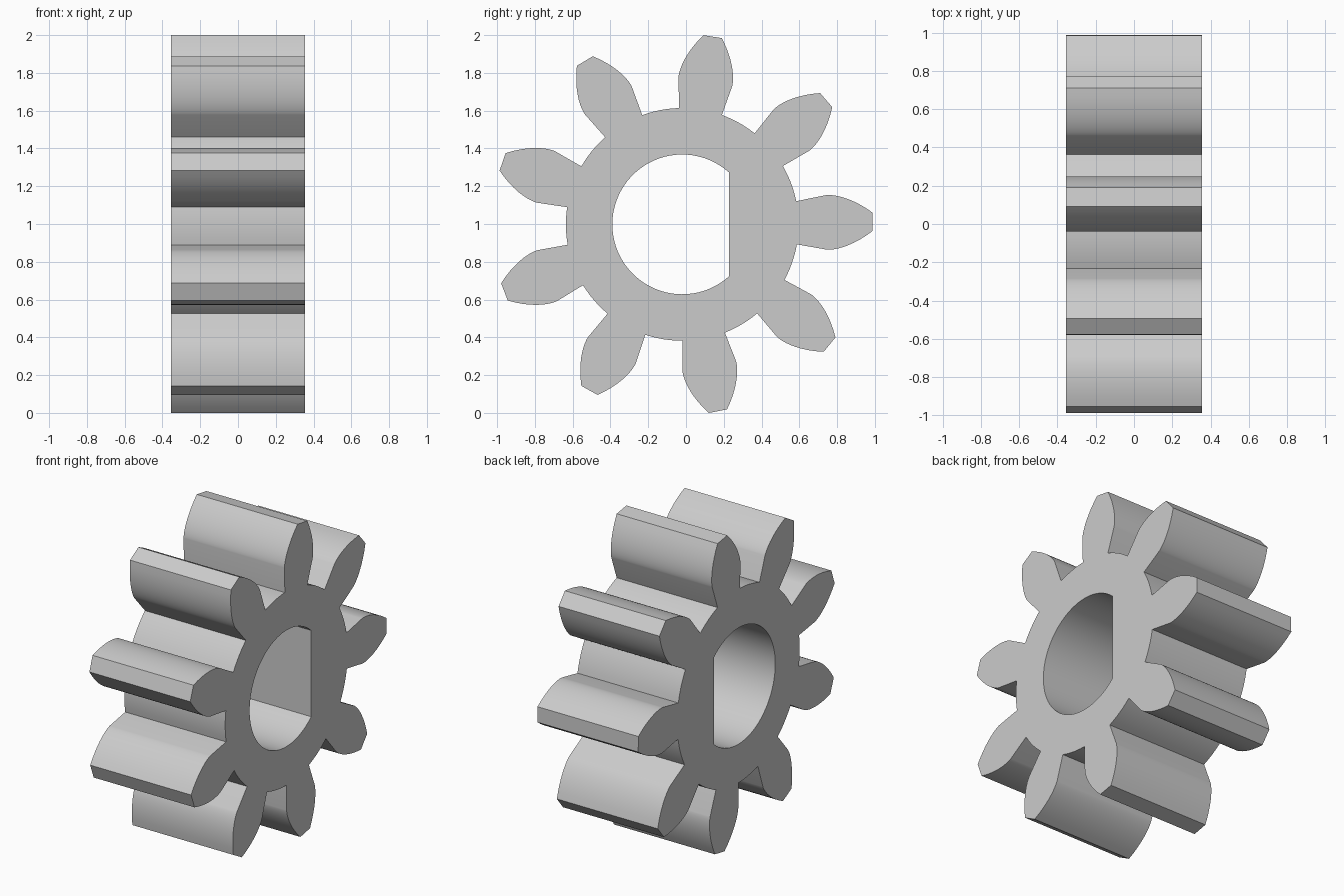
import bpy
import bmesh
from math import acos, asin, cos, pi, radians, sin, tan
from mathutils import Matrix, Vector

cube = bpy.data.objects.get("Cube")
if cube:
    bpy.data.objects.remove(cube)

# Gear dimensions
TEETH = 9
HALF_WIDTH = 0.355
TIP_R, BASE_R, ROOT_R = 1.008, 0.775, 0.616
BASE_HALF_ANGLE = radians(10.7)
TURN = radians(0.8)
BORE_R, BORE_FLAT = 0.37, 0.248
CENTRE_Y, CENTRE_Z = -0.02, 0.998
FLANK_STEPS, ROOT_STEPS, BORE_STEPS = 10, 6, 56


def polar(r, a):
    return Vector((0, CENTRE_Y + r * cos(a), CENTRE_Z + r * sin(a)))


def flank():
    """Radius and half angle pairs: a radial root, then an involute to the tip."""
    pts = [(ROOT_R, BASE_HALF_ANGLE)]
    for i in range(FLANK_STEPS + 1):
        r = BASE_R + (TIP_R - BASE_R) * (i / FLANK_STEPS) ** 1.5
        p = acos(BASE_R / r)
        pts.append((r, BASE_HALF_ANGLE - (tan(p) - p)))
    return pts


def gear_outline():
    pts = []
    pitch = 2 * pi / TEETH
    gap = pitch - 2 * BASE_HALF_ANGLE
    for t in range(TEETH):
        mid = TURN + t * pitch
        pts += [polar(r, mid - a) for r, a in flank()]
        pts += [polar(r, mid + a) for r, a in reversed(flank())]
        start = mid + BASE_HALF_ANGLE
        pts += [polar(ROOT_R, start + gap * k / ROOT_STEPS)
                for k in range(1, ROOT_STEPS)]
    return pts


def bore_outline():
    # D-shaped hole: an arc closed by one straight side
    a = acos(BORE_FLAT / BORE_R)
    return [polar(BORE_R, a + (2 * pi - 2 * a) * k / BORE_STEPS)
            for k in range(BORE_STEPS + 1)]


# Fill between the two outlines and extrude across the width
bm = bmesh.new()
for outline in (gear_outline(), bore_outline()):
    verts = [bm.verts.new(p - Vector((HALF_WIDTH, 0, 0))) for p in outline]
    for i, v in enumerate(verts):
        bm.edges.new((v, verts[(i + 1) % len(verts)]))
bmesh.ops.triangle_fill(bm, edges=bm.edges[:], use_beauty=True)
result = bmesh.ops.extrude_face_region(bm, geom=bm.faces[:], use_keep_orig=True)
moved = [g for g in result["geom"] if isinstance(g, bmesh.types.BMVert)]
bmesh.ops.translate(bm, verts=moved, vec=(2 * HALF_WIDTH, 0, 0))
bmesh.ops.recalc_face_normals(bm, faces=bm.faces[:])

mesh = bpy.data.meshes.new("pinion_gear")
bm.to_mesh(mesh)
bm.free()
gear = bpy.data.objects.new("pinion_gear", mesh)
bpy.context.collection.objects.link(gear)

# Plain grey material
grey = bpy.data.materials.new("light_grey")
grey.use_nodes = True
colour = (0.6, 0.6, 0.6, 1)
grey.diffuse_color = colour
grey.node_tree.nodes["Principled BSDF"].inputs["Base Color"].default_value = colour
mesh.materials.append(grey)

# Smooth flanks and bore, sharp rims
bpy.ops.object.select_all(action="DESELECT")
gear.select_set(True)
bpy.context.view_layer.objects.active = gear
bpy.ops.object.shade_smooth_by_angle(angle=radians(30))
